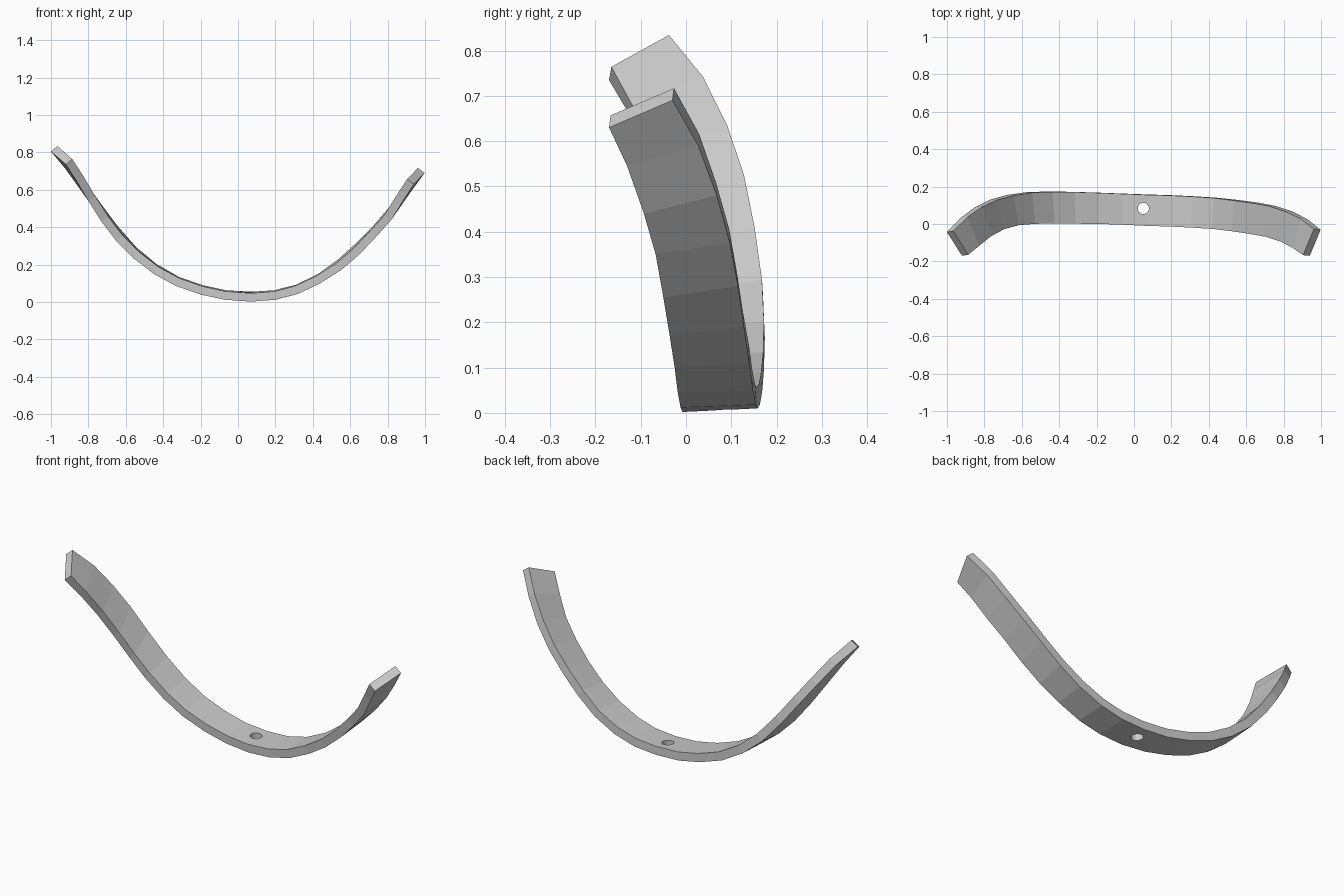
import bpy, bmesh
from mathutils import Vector

if "Cube" in bpy.data.objects:
    bpy.data.objects.remove(bpy.data.objects["Cube"])

THICK = 0.045
# Stations along the band: outer surface, front edge then back edge
STATIONS = [
    ((-.92, -.17, .735), (-1.0, -.043, .805)),
    ((-.865, -.12, .65), (-.925, .035, .715)),
    ((-.80, -.065, .54), (-.85, .09, .61)),
    ((-.73, -.025, .43), (-.77, .13, .50)),
    ((-.65, -.003, .325), (-.68, .155, .38)),
    ((-.56, .003, .235), (-.575, .17, .26)),
    ((-.45, .005, .15), (-.46, .174, .165)),
    ((-.33, .003, .085), (-.335, .172, .093)),
    ((-.20, .002, .04), (-.20, .168, .046)),
    ((-.07, -.002, .012), (-.07, .163, .018)),
    ((.07, -.008, .002), (.07, .158, .010)),
    ((.20, -.012, .012), (.20, .154, .018)),
    ((.32, -.018, .043), (.325, .148, .05)),
    ((.44, -.025, .10), (.45, .14, .11)),
    ((.55, -.036, .17), (.56, .128, .19)),
    ((.65, -.05, .255), (.66, .115, .28)),
    ((.74, -.067, .35), (.755, .097, .375)),
    ((.82, -.093, .44), (.845, .068, .48)),
    ((.885, -.13, .545), (.925, .027, .59)),
    ((.94, -.17, .63), (.998, -.03, .69)),
]

# Curved band: rectangular section lofted through the stations
fronts = [Vector(f) for f, b in STATIONS]
backs = [Vector(b) for f, b in STATIONS]
mids = [(f + b) / 2 for f, b in zip(fronts, backs)]
last = len(mids) - 1
bm = bmesh.new()
rings = []
for i, (f, b) in enumerate(zip(fronts, backs)):
    tangent = mids[min(i + 1, last)] - mids[max(i - 1, 0)]
    n = tangent.cross(b - f).normalized() * THICK
    rings.append([bm.verts.new(p) for p in (f, b, b + n, f + n)])
for r, s in zip(rings, rings[1:]):
    for k in range(4):
        j = (k + 1) % 4
        bm.faces.new((r[k], r[j], s[j], s[k]))
bm.faces.new(rings[0])
bm.faces.new(rings[-1])
bmesh.ops.recalc_face_normals(bm, faces=bm.faces[:])
mesh = bpy.data.meshes.new("curved_band")
bm.to_mesh(mesh)
bm.free()
band = bpy.data.objects.new("curved_band", mesh)
bpy.context.collection.objects.link(band)

# Round screw hole through the lowest part
bpy.ops.mesh.primitive_cylinder_add(vertices=24, radius=0.03, depth=0.3,
                                    location=(0.05, 0.083, 0.03))
cutter = bpy.context.object
cutter.name = "hole_cutter"
cut = band.modifiers.new("hole", 'BOOLEAN')
cut.operation = 'DIFFERENCE'
cut.solver = 'EXACT'
cut.object = cutter
bpy.context.view_layer.objects.active = band
bpy.ops.object.modifier_apply(modifier="hole")
bpy.data.objects.remove(cutter, do_unlink=True)
